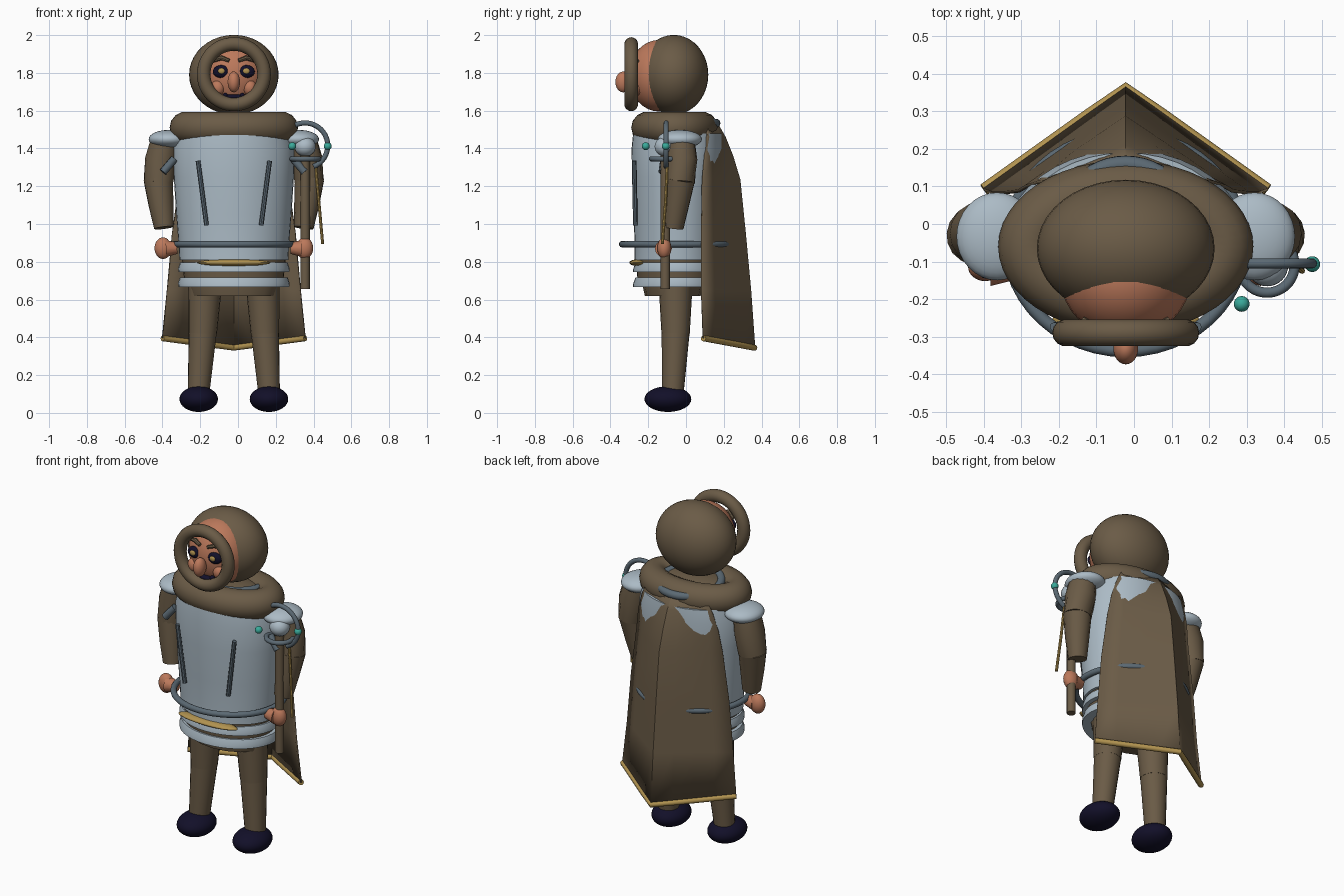
import bpy, bmesh, math
from mathutils import Vector, Matrix

if "Cube" in bpy.data.objects:
    bpy.data.objects.remove(bpy.data.objects["Cube"])

CX = -0.022  # body mid plane


def mat(name, rgb):
    m = bpy.data.materials.new(name)
    m.diffuse_color = (*rgb, 1)
    m.use_nodes = True
    m.node_tree.nodes["Principled BSDF"].inputs["Base Color"].default_value = m.diffuse_color
    return m


BROWN = mat("brown_cloth", (0.145, 0.105, 0.062))
STEEL = mat("light_steel", (0.41, 0.495, 0.56))
IRON = mat("dark_steel", (0.105, 0.142, 0.172))
GOLD = mat("gold", (0.44, 0.29, 0.08))
SKIN = mat("skin", (0.50, 0.19, 0.105))
NAVY = mat("navy", (0.006, 0.005, 0.022))
TEAL = mat("teal", (0.042, 0.40, 0.325))


def finish(name, bm, m, angle=40):
    bmesh.ops.recalc_face_normals(bm, faces=bm.faces)
    me = bpy.data.meshes.new(name)
    bm.to_mesh(me)
    bm.free()
    me.materials.append(m)
    o = bpy.data.objects.new(name, me)
    bpy.context.collection.objects.link(o)
    if angle:
        bpy.ops.object.select_all(action='DESELECT')
        o.select_set(True)
        bpy.context.view_layer.objects.active = o
        bpy.ops.object.shade_smooth_by_angle(angle=math.radians(angle))
    return o


def ball(name, c, r, m, tilt=0, seg=32):
    bm = bmesh.new()
    bmesh.ops.create_uvsphere(bm, u_segments=seg, v_segments=seg // 2, radius=1)
    bm.transform(Matrix.Translation(c) @ Matrix.Rotation(tilt, 4, 'Y') @ Matrix.Diagonal((*r, 1)))
    return finish(name, bm, m)


def sweep(name, pts, radii, m, sides=16, closed=False, scale=(1, 1, 1), at=(0, 0, 0)):
    """Round tube along a path, with one radius per point."""
    bm = bmesh.new()
    pts = [Vector(p) for p in pts]
    n = len(pts)
    rings = []
    for i, p in enumerate(pts):
        a = pts[(i - 1) % n] if closed or i else p
        b = pts[(i + 1) % n] if closed or i < n - 1 else p
        q = (b - a).to_track_quat('Z', 'Y')
        r = radii[i] if isinstance(radii, (list, tuple)) else radii
        rings.append([bm.verts.new(p + q @ Vector((r * math.cos(t), r * math.sin(t), 0)))
                      for t in (2 * math.pi * k / sides for k in range(sides))])
    bmesh_skin(bm, rings, closed)
    bm.transform(Matrix.Translation(at) @ Matrix.Diagonal((*scale, 1)))
    return finish(name, bm, m)


def bmesh_skin(bm, rings, closed):
    n, s = len(rings), len(rings[0])
    for i in range(n if closed else n - 1):
        a, b = rings[i], rings[(i + 1) % n]
        for k in range(s):
            bm.faces.new((a[k], a[(k + 1) % s], b[(k + 1) % s], b[k]))
    if not closed:
        bm.faces.new(rings[0])
        bm.faces.new(rings[-1])


def torus(name, c, rx, ry, minor, m, axis='Z', flat=1.0):
    """Elliptical ring given by its centre-line radii."""
    bm = bmesh.new()
    rings = []
    for i in range(48):
        t = 2 * math.pi * i / 48
        row = []
        for k in range(14):
            u = 2 * math.pi * k / 14
            d = minor * math.cos(u)
            row.append(bm.verts.new(((rx + d) * math.cos(t), (ry + d) * math.sin(t),
                                     minor * flat * math.sin(u))))
        rings.append(row)
    bmesh_skin(bm, rings, True)
    rot = Matrix.Rotation(math.pi / 2, 4, 'X') if axis == 'Y' else Matrix()
    bm.transform(Matrix.Translation(c) @ rot)
    return finish(name, bm, m)


def barrel(name, cy, profile, m, seg=40):
    """Stack of ellipses: (z, rx, ry)."""
    bm = bmesh.new()
    rings = [[bm.verts.new((CX + rx * math.cos(t), cy + ry * math.sin(t), z))
              for t in (2 * math.pi * k / seg for k in range(seg))] for z, rx, ry in profile]
    bmesh_skin(bm, rings, False)
    return finish(name, bm, m)


# Head, hood and face
ball("hood", (CX, -0.065, 1.79), (0.237, 0.183, 0.211), BROWN, seg=40)
ball("head", (CX, -0.14, 1.785), (0.175, 0.165, 0.19), SKIN)
torus("hood_rim", (CX, -0.29, 1.793), 0.16, 0.16, 0.036, BROWN, 'Y')
ball("nose", (CX, -0.332, 1.752), (0.033, 0.042, 0.055), SKIN)
ball("mouth", (CX, -0.27, 1.672), (0.058, 0.03, 0.015), NAVY)
for s, side in ((-1, "left"), (1, "right")):
    ball(side + "_eye", (CX + s * 0.066, -0.285, 1.807), (0.045, 0.022, 0.034), NAVY)
    ball(side + "_pupil", (CX + s * 0.066, -0.305, 1.81), (0.018, 0.008, 0.015), GOLD)
    ball(side + "_cheek", (CX + s * 0.085, -0.265, 1.72), (0.036, 0.035, 0.042), SKIN)
    ball(side + "_mouth_corner", (CX + s * 0.045, -0.27, 1.68), (0.014, 0.025, 0.014), NAVY)
    sweep(side + "_brow", [(CX + s * 0.025, -0.295, 1.865), (CX + s * 0.065, -0.285, 1.88),
                           (CX + s * 0.115, -0.255, 1.862)], [0.01, 0.013, 0.009], BROWN, 8)

# Mantle and neck ring
torus("mantle", (CX, -0.06, 1.51), 0.255, 0.145, 0.085, BROWN)
ball("mantle_fill", (CX, -0.06, 1.51), (0.26, 0.16, 0.07), BROWN)
nr = torus("neck_ring", (CX, -0.01, 1.55), 0.17, 0.17, 0.023, IRON)
nr.data.transform(Matrix.Translation((CX, 0, 1.55)) @ Matrix.Rotation(-0.1, 4, 'X')
                  @ Matrix.Translation((-CX, 0, -1.55)))

# Breastplate with flared hem bands
barrel("breastplate", -0.045, [(0.81, 0.288, 0.228), (0.9, 0.293, 0.226), (1.05, 0.305, 0.234),
                               (1.25, 0.318, 0.241), (1.4, 0.322, 0.243), (1.48, 0.30, 0.235)], STEEL)
barrel("skirt_lining", -0.05, [(0.68, 0.26, 0.205), (0.82, 0.275, 0.215)], BROWN)
for i, z in enumerate((0.745, 0.667)):
    barrel(f"hem_band_{i + 1}", -0.045, [(z, 0.293, 0.236), (z + 0.02, 0.295, 0.234),
                                         (z + 0.05, 0.285, 0.222)], STEEL)
barrel("hips", -0.07, [(0.62, 0.225, 0.148), (0.72, 0.25, 0.17), (0.8, 0.25, 0.17)], BROWN, 16)
torus("belt_ring", (CX, -0.05, 0.893), 0.313, 0.288, 0.017, IRON)
ball("belt_buckle", (CX, -0.253, 0.795), (0.195, 0.047, 0.018), GOLD)

# Limbs and paired armour
for s, side in ((-1, "left"), (1, "right")):
    def P(x, y, z):
        return (CX + s * x, y, z)
    sweep(side + "_chest_strip", [P(0.19, -0.274, 1.335), P(0.145, -0.268, 0.993)], 0.0125, IRON, 8)
    ball(side + "_shoulder_plate", P(0.343, -0.033, 1.449), (0.108, 0.117, 0.049), STEEL)
    sweep(side + "_upper_arm", [P(0.36, -0.03, 1.46), P(0.385, -0.025, 1.34), P(0.40, -0.03, 1.22)],
          [0.075, 0.085, 0.078], BROWN)
    sweep(side + "_forearm", [P(0.40, -0.03, 1.235), P(0.385, -0.05, 1.1), P(0.37, -0.065, 0.98)],
          [0.078, 0.066, 0.052], BROWN)
    sweep(side + "_arm_clasp", [P(0.315, -0.115, 1.345), P(0.375, -0.125, 1.275)], 0.021, IRON, 10)
    ball(side + "_palm", P(0.375, -0.115, 0.872), (0.045, 0.037, 0.057), SKIN)
    sweep(side + "_fingers", [P(0.30, -0.12, 0.872), P(0.36, -0.12, 0.87)], [0.03, 0.045], SKIN, 12)
    sweep(side + "_thigh", [P(0.15, -0.055, 0.72), P(0.165, -0.055, 0.42)], [0.092, 0.075], BROWN, 20)
    sweep(side + "_shin", [P(0.165, -0.055, 0.425), P(0.187, -0.07, 0.1)], [0.074, 0.057], BROWN, 20)
    ball(side + "_shoe", P(0.186, -0.096, 0.073), (0.102, 0.124, 0.068), NAVY)

# Cape folded along a central ridge: (z, ridge y, half width, edge y)
rows = [(1.53, 0.165, 0.20, 0.115), (1.46, 0.205, 0.235, 0.11), (1.36, 0.245, 0.265, 0.10),
        (1.235, 0.283, 0.285, 0.088), (0.95, 0.312, 0.325, 0.083), (0.65, 0.34, 0.352, 0.083),
        (0.345, 0.362, 0.378, 0.092)]
bm = bmesh.new()
grid = []
for z, ry, w, ey in rows:
    lift = 0.05 if z < 0.4 else 0
    row = []
    for k in range(-4, 5):
        t = abs(k) / 4
        row.append(bm.verts.new((CX + w * k / 4, ry + (ey - ry) * t, z + lift * t)))
    grid.append(row)
for a, b in zip(grid, grid[1:]):
    for k in range(8):
        bm.faces.new((a[k], a[k + 1], b[k + 1], b[k]))
hem = [v.co.copy() for v in grid[-1]]
cape = finish("cape", bm, BROWN, 25)
sol = cape.modifiers.new("thickness", 'SOLIDIFY')
sol.thickness = 0.01
sol.offset = 0
sweep("cape_hem", hem, 0.016, GOLD, 10)

# Staff with rings, orb, gems and hanging cord
SX, SY = 0.355, -0.11
sweep("staff_shaft", [(SX, SY, 0.657), (SX, SY, 1.4)], 0.025, BROWN, 14)
ball("staff_orb", (SX, SY, 1.41), (0.056, 0.056, 0.052), STEEL)
torus("staff_collar", (SX, SY, 1.345), 0.073, 0.073, 0.0135, IRON)
arc = [math.radians(132 - 200 * i / 28) for i in range(29)]
sweep("staff_crescent", [(SX + 0.12 * math.cos(a), SY + 0.005, 1.415 + 0.12 * math.sin(a)) for a in arc],
      0.0135, IRON, 12)
for i, p in enumerate(((0.287, -0.213, 1.412), (0.475, -0.107, 1.412))):
    ball(f"gem_{i + 1}", p, (0.021, 0.021, 0.021), TEAL, seg=20)
sweep("staff_cord", [(0.41, -0.10, 1.32), (0.428, -0.108, 1.12), (0.448, -0.125, 0.895)], 0.008, GOLD, 8)
